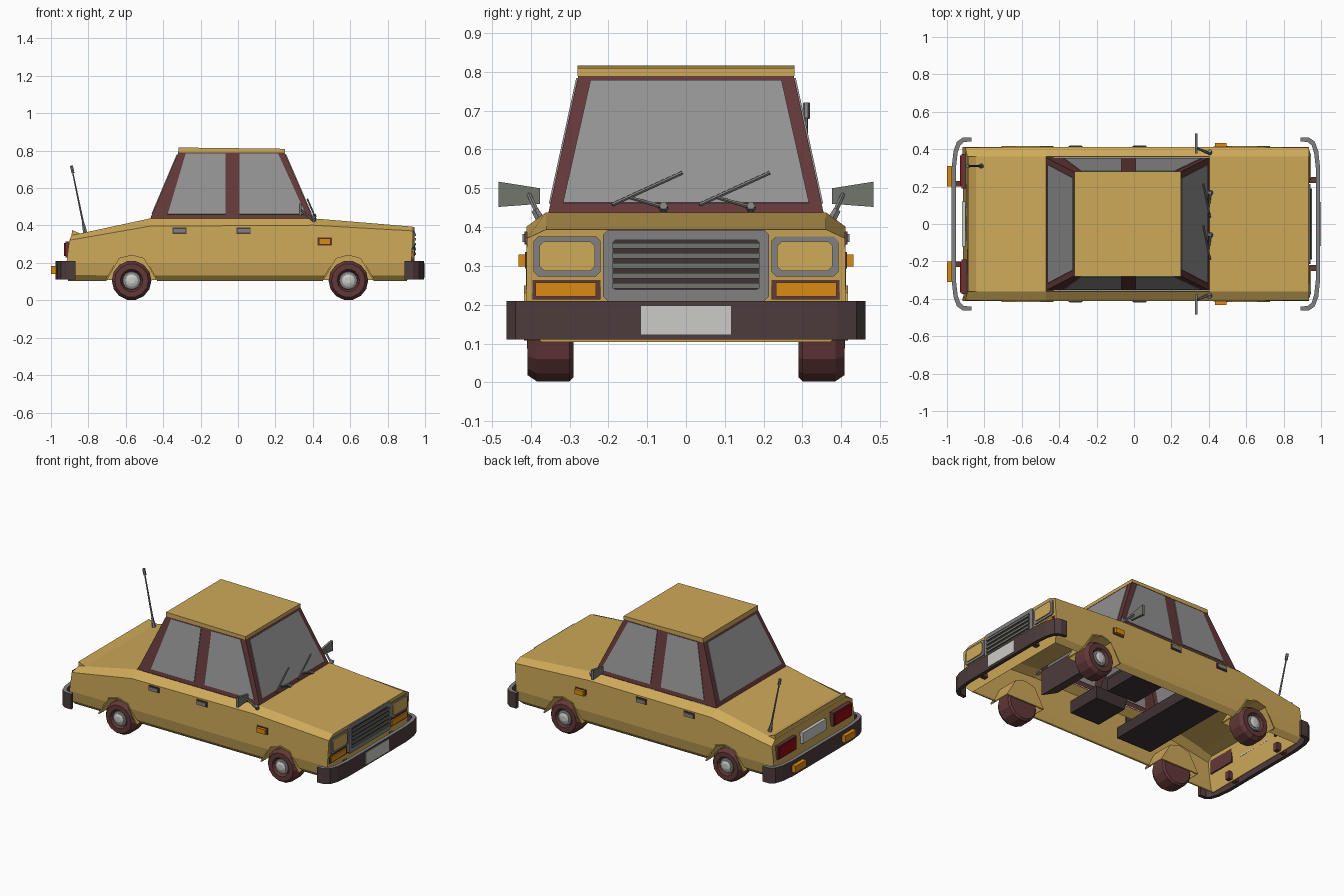
import bpy, bmesh, math
from mathutils import Vector

if "Cube" in bpy.data.objects:
    bpy.data.objects.remove(bpy.data.objects["Cube"])


def material(name, r, g, b):
    m = bpy.data.materials.new(name)
    m.diffuse_color = (r, g, b, 1)
    m.use_nodes = True
    m.node_tree.nodes["Principled BSDF"].inputs["Base Color"].default_value = m.diffuse_color
    return m


YELLOW = material("body yellow", 0.62, 0.40, 0.10)
BROWN = material("trim brown", 0.125, 0.040, 0.040)
BUMPER = material("bumper dark brown", 0.075, 0.045, 0.045)
GLASS = material("glass grey", 0.29, 0.29, 0.29)
GREY = material("metal grey", 0.22, 0.22, 0.22)
WARM = material("slat warm grey", 0.17, 0.18, 0.15)
ORANGE = material("indicator orange", 0.70, 0.26, 0.006)
RED = material("tail light red", 0.30, 0.003, 0.005)
PLATE = material("pale grey", 0.60, 0.60, 0.57)
SEAT = material("seat dark", 0.05, 0.032, 0.035)


def mesh(name, verts, faces, mat, mirror=False, thick=0):
    me = bpy.data.meshes.new(name)
    me.from_pydata([tuple(v) for v in verts], [], faces)
    bm = bmesh.new()
    bm.from_mesh(me)
    bmesh.ops.recalc_face_normals(bm, faces=bm.faces)
    bm.to_mesh(me)
    bm.free()
    ob = bpy.data.objects.new(name, me)
    bpy.context.collection.objects.link(ob)
    me.materials.append(mat)
    if thick:
        s = ob.modifiers.new("thickness", 'SOLIDIFY')
        s.thickness, s.offset = thick, 0
    if mirror:
        m = ob.modifiers.new("mirror", 'MIRROR')
        m.use_axis = (False, True, False)
    return ob


def prism(name, pts, axis, a, b, mat, mirror=False):
    """Extrude a 2D outline along axis 0/1/2 from a to b."""
    def place(p, d):
        v = list(p)
        v.insert(axis, d)
        return v
    n = len(pts)
    verts = [place(p, a) for p in pts] + [place(p, b) for p in pts]
    faces = [list(range(n)), list(range(n, 2 * n))]
    faces += [(i, (i + 1) % n, (i + 1) % n + n, i + n) for i in range(n)]
    return mesh(name, verts, faces, mat, mirror)


def box(name, x, y, z, mat, mirror=False):
    return prism(name, [(x[0], z[0]), (x[1], z[0]), (x[1], z[1]), (x[0], z[1])],
                 1, y[0], y[1], mat, mirror)


def chamfered(name, x, y, z, c, mat, mirror=False):
    """Plate facing along x with cut corners."""
    (a, b), (d, e) = y, z
    pts = [(a + c, d), (b - c, d), (b, d + c), (b, e - c), (b - c, e), (a + c, e), (a, e - c), (a, d + c)]
    return prism(name, pts, 0, x[0], x[1], mat, mirror)


def rod(name, p, q, r0, r1, mat, mirror=False, n=6):
    p, q = Vector(p), Vector(q)
    rot = (q - p).to_track_quat('Z', 'Y')
    ring = [rot @ Vector((math.cos(2 * math.pi * i / n), math.sin(2 * math.pi * i / n), 0)) for i in range(n)]
    verts = [p + v * r0 for v in ring] + [q + v * r1 for v in ring]
    faces = [list(range(n)), list(range(n, 2 * n))]
    faces += [(i, (i + 1) % n, (i + 1) % n + n, i + n) for i in range(n)]
    return mesh(name, verts, faces, mat, mirror)


def lathe(name, cx, cz, profile, mat, n=14):
    """Spin (radius, y) points around the y axis."""
    k = len(profile)
    verts = [(cx + r * math.cos(2 * math.pi * i / n), y, cz + r * math.sin(2 * math.pi * i / n))
             for i in range(n) for r, y in profile]
    faces = [(i * k + j, i * k + j + 1, (i + 1) % n * k + j + 1, (i + 1) % n * k + j)
             for i in range(n) for j in range(k - 1)]
    faces += [[i * k for i in range(n)], [i * k + k - 1 for i in range(n)]]
    return mesh(name, verts, faces, mat, True)


# Body shell: cross-sections lofted along x, open below and under the cabin
widths = [0.37, 0.398, 0.41, 0.408, 0.36]
rear_x = [-0.905, -0.915, -0.915, -0.90, -0.888]
front_x = [0.90, 0.92, 0.925, 0.935, 0.932]
stations = [(rear_x, 0.32, 0.345), ([-0.47] * 5, 0.395, 0.435),
            ([0.403] * 5, 0.40, 0.435), (front_x, 0.37, 0.392)]
verts, faces = [], []
for xs, shoulder, top in stations:
    half = list(zip(xs, widths, [0.105, 0.135, 0.20, shoulder, top]))
    verts += half + [(x, -y, z) for x, y, z in reversed(half)]
for s in range(3):
    for i in range(9):
        if not (s == 1 and i == 4):
            a = s * 10 + i
            faces.append((a, a + 1, a + 11, a + 10))
faces += [list(range(10)), list(range(30, 40))]
body = mesh("body_shell", verts, faces, YELLOW, thick=0.006)

# Wheels, wells and arch cut-outs
for end, cx in (("rear", -0.569), ("front", 0.59)):
    arch = [(cx + 0.135 * math.cos(math.radians(a)), 0.11 + 0.135 * math.sin(math.radians(a)))
            for a in (0, 60, 90, 120, 180)]
    cutter = prism(end + "_arch_cutter", arch + [(cx - 0.135, 0.05), (cx + 0.135, 0.05)],
                   1, -0.5, 0.5, YELLOW)
    cutter.hide_render = True
    cutter.display_type = 'WIRE'
    cut = body.modifiers.new("arch", 'BOOLEAN')
    cut.operation, cut.object, cut.solver = 'DIFFERENCE', cutter, 'EXACT'
    sheet = [(x, y, z) for y in (0.27, 0.418) for x, z in arch]
    mesh(end + "_wheel_well", sheet, [(i, i + 1, i + 6, i + 5) for i in range(4)] + [list(range(5))],
         YELLOW, True, 0.008)
    lathe(end + "_tyre", cx, 0.106, [(0.07, 0.29), (0.095, 0.29), (0.106, 0.30), (0.106, 0.385),
                                     (0.09, 0.408), (0.06, 0.408), (0.05, 0.39)], BROWN)
    lathe(end + "_hub", cx, 0.106, [(0.05, 0.38), (0.047, 0.398), (0.034, 0.40)], GREY)
    lathe(end + "_hub_cap", cx, 0.106, [(0.034, 0.39), (0.034, 0.404), (0.018, 0.41)], PLATE, 10)

# Cabin frame, glass and roof
Z0, Z1 = 0.435, 0.793


def slope(a, b, z):
    return a + (b - a) * (z - Z0) / (Z1 - Z0)


low = [(-0.47, -0.355, Z0), (0.403, -0.355, Z0), (0.403, 0.355, Z0), (-0.47, 0.355, Z0)]
high = [(-0.318, -0.277, Z1), (0.248, -0.277, Z1), (0.248, 0.277, Z1), (-0.318, 0.277, Z1)]
mesh("cabin_frame", low + high, [(i, (i + 1) % 4, (i + 1) % 4 + 4, i + 4) for i in range(4)], BROWN)
for name, pts in (("rear_side_window", [(-0.376, 0.46), (-0.067, 0.46), (-0.067, 0.783), (-0.28, 0.783)]),
                  ("front_side_window", [(0.008, 0.46), (0.362, 0.46), (0.215, 0.783), (0.008, 0.783)])):
    mesh(name, [(x, slope(0.355, 0.277, z), z) for x, z in pts], [(0, 1, 2, 3)], GLASS, True, 0.008)
for name, a, b in (("windscreen", 0.403, 0.248), ("rear_window", -0.47, -0.318)):
    pts = [(-0.317, 0.462), (0.317, 0.462), (0.246, 0.778), (-0.246, 0.778)]
    mesh(name, [(slope(a, b, z), y, z) for y, z in pts], [(0, 1, 2, 3)], GLASS, thick=0.008)
prism("roof", [(-0.32, 0.79), (0.25, 0.79), (0.25, 0.81), (-0.318, 0.817)], 1, -0.28, 0.28, YELLOW)

# Boot lip
prism("boot_lip", [(-0.89, 0.335), (-0.81, 0.355), (-0.846, 0.358), (-0.888, 0.376)],
      1, -0.36, 0.36, YELLOW)

# Bumpers: curved bars with grey tops
outer = [(0.89, 0.463), (0.935, 0.462), (0.967, 0.44), (0.985, 0.39), (0.995, 0.30)]
inner = [(0.972, 0.30), (0.963, 0.38), (0.95, 0.42), (0.93, 0.438), (0.89, 0.442)]
outline = outer + [(x, -y) for x, y in reversed(outer)]
outline += [(x, -y) for x, y in reversed(inner)] + inner
for name, pts in (("front_bumper", outline), ("rear_bumper", [(0.02 - x, y) for x, y in outline])):
    bar = prism(name, pts, 2, 0.11, 0.21, BUMPER)
    bar.data.materials.append(GREY)
    for f in bar.data.polygons:
        f.material_index = 1 if f.normal.z > 0.5 else 0
box("front_bumper_bracket", (0.89, 0.975), (0.22, 0.25), (0.13, 0.18), BROWN, True)
box("rear_bumper_bracket", (-0.955, -0.88), (0.20, 0.23), (0.12, 0.17), BROWN, True)
box("front_number_plate", (0.99, 0.999), (-0.117, 0.117), (0.122, 0.198), PLATE)
box("rear_bumper_light", (-1.0, -0.97), (0.20, 0.31), (0.14, 0.184), ORANGE, True)

# Grille with slats
chamfered("grille_frame", (0.915, 0.943), (-0.214, 0.214), (0.21, 0.392), 0.012, GREY)
chamfered("grille_recess", (0.94, 0.945), (-0.19, 0.19), (0.238, 0.368), 0.008, SEAT)
for i in range(5):
    z = 0.242 + i * 0.0256
    box("grille_slat", (0.942, 0.951), (-0.19, 0.19), (z, z + 0.014), WARM)

# Headlights and front indicators
chamfered("headlight_frame", (0.915, 0.940), (0.22, 0.393), (0.273, 0.376), 0.012, GREY, True)
chamfered("headlight_lens", (0.93, 0.946), (0.235, 0.378), (0.287, 0.363), 0.012, YELLOW, True)
box("indicator_frame", (0.91, 0.932), (0.22, 0.395), (0.213, 0.264), BROWN, True)
box("indicator_lens", (0.92, 0.94), (0.232, 0.388), (0.221, 0.257), ORANGE, True)

# Tail lights and rear plate
box("tail_light_frame", (-0.922, -0.89), (0.19, 0.375), (0.228, 0.315), BROWN, True)
box("tail_light", (-0.93, -0.90), (0.20, 0.366), (0.236, 0.307), RED, True)
box("rear_number_plate", (-0.92, -0.90), (-0.12, 0.12), (0.235, 0.305), PLATE)

# Side markers and door handles
box("side_marker_base", (0.425, 0.502), (0.40, 0.415), (0.293, 0.336), BROWN, True)
box("side_marker", (0.433, 0.495), (0.41, 0.432), (0.299, 0.33), ORANGE, True)
for x in (-0.35, -0.007):
    box("door_handle", (x, x + 0.075), (0.40, 0.416), (0.355, 0.389), BUMPER, True)
    box("door_handle_grip", (x + 0.005, x + 0.07), (0.41, 0.421), (0.362, 0.382), GREY, True)

# Wing mirrors on stalks
prism("wing_mirror", [(0.376, 0.460), (0.483, 0.452), (0.483, 0.517), (0.376, 0.500)],
      0, 0.325, 0.34, WARM, True)
rod("mirror_stalk", (0.405, 0.378, 0.425), (0.335, 0.405, 0.485), 0.008, 0.006, GREY, True)
rod("mirror_foot", (0.405, 0.37, 0.41), (0.405, 0.39, 0.445), 0.013, 0.011, GREY, True)

# Wipers lying on the windscreen


def on_screen(y, z):
    return (slope(0.403, 0.248, z) + 0.014, y, z)


for y in (-0.058, 0.167):
    rod("wiper_pivot", (0.39, y, 0.445), (0.418, y, 0.455), 0.013, 0.011, GREY)
    rod("wiper_arm", on_screen(y, 0.452), on_screen(y - 0.09, 0.477), 0.006, 0.004, WARM)
    rod("wiper_blade", on_screen(y - 0.132, 0.458), on_screen(y + 0.048, 0.54), 0.005, 0.005, GREY)

# Aerial
rod("aerial_base", (-0.815, 0.31, 0.355), (-0.83, 0.31, 0.42), 0.014, 0.007, GREY)
rod("aerial_mast", (-0.825, 0.31, 0.40), (-0.885, 0.31, 0.69), 0.006, 0.004, GREY)
rod("aerial_tip", (-0.882, 0.31, 0.68), (-0.891, 0.31, 0.72), 0.009, 0.009, GREY)

# Interior: bench, front seats and dashboard
prism("rear_bench", [(-0.15, 0.17), (-0.40, 0.17), (-0.46, 0.42), (-0.41, 0.42), (-0.36, 0.24), (-0.15, 0.24)],
      1, -0.33, 0.33, SEAT)
prism("front_seat", [(0.24, 0.17), (0.03, 0.17), (-0.06, 0.48), (0.0, 0.48), (0.07, 0.25), (0.24, 0.25)],
      1, 0.05, 0.28, SEAT, True)
prism("dashboard", [(0.28, 0.32), (0.40, 0.26), (0.40, 0.42), (0.30, 0.42)], 1, -0.35, 0.35, BUMPER)
